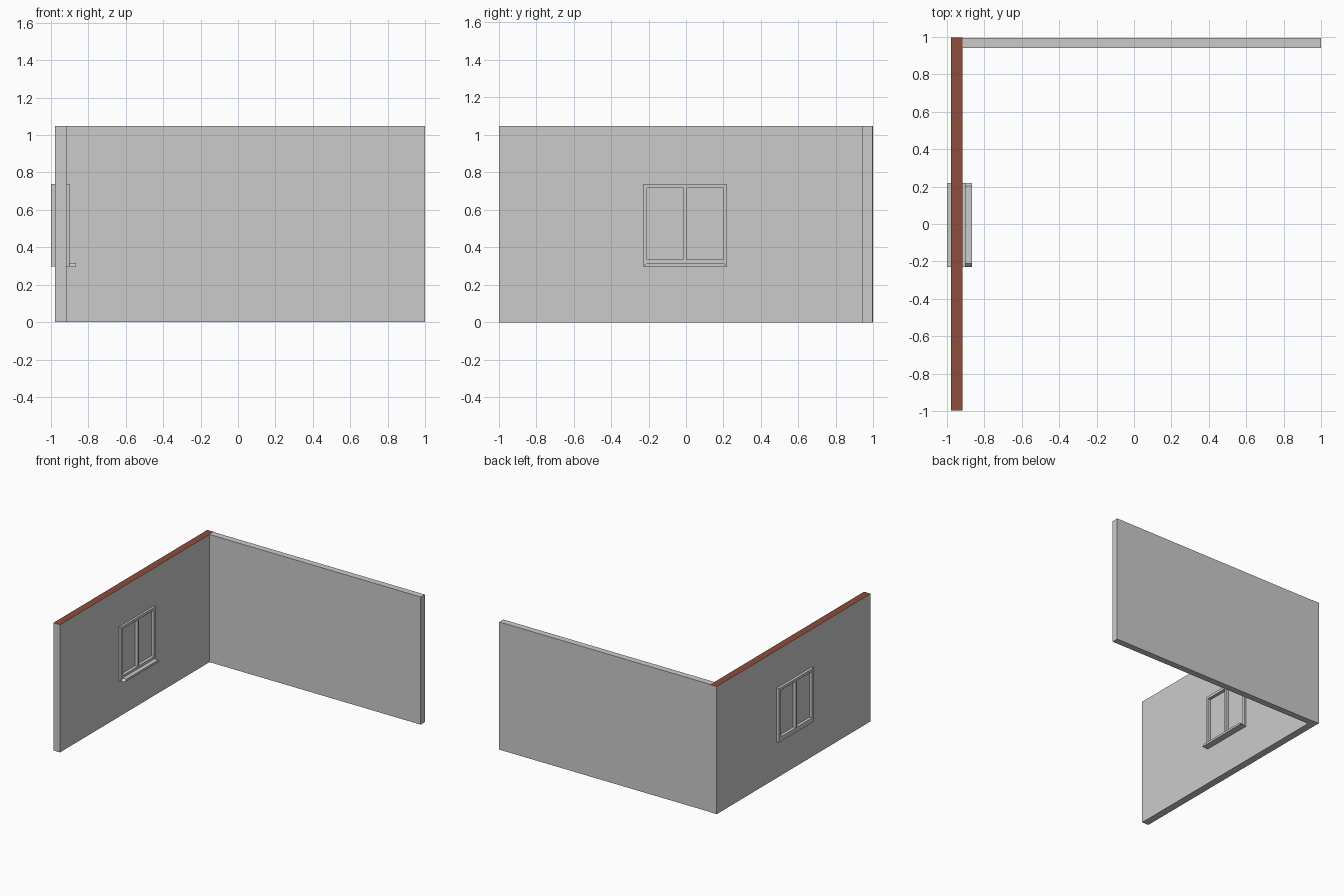
import bpy, bmesh

if "Cube" in bpy.data.objects:
    bpy.data.objects.remove(bpy.data.objects["Cube"])


def box(name, x, y, z):
    """Axis-aligned box from (min, max) ranges."""
    bm = bmesh.new()
    bmesh.ops.create_cube(bm, size=1)
    for v in bm.verts:
        v.co = [r[0] if c < 0 else r[1] for c, r in zip(v.co, (x, y, z))]
    me = bpy.data.meshes.new(name)
    bm.to_mesh(me)
    bm.free()
    ob = bpy.data.objects.new(name, me)
    bpy.context.collection.objects.link(ob)
    return ob


def cut(ob, cutter):
    m = ob.modifiers.new("opening", 'BOOLEAN')
    m.operation = 'DIFFERENCE'
    m.solver = 'EXACT'
    m.object = cutter
    cutter.hide_render = True
    cutter.hide_viewport = True


H = 1.048
WY, WZ = (-0.23, 0.22), (0.297, 0.739)      # window outline
PZ = (0.335, 0.717)                         # pane height
PANES = [(-0.207, -0.014), (0.004, 0.197)]  # pane widths

# walls
side = box("window_wall", (-0.978, -0.918), (-0.998, 0.998), (0, H))
back = box("back_wall", (-0.918, 1.0), (0.942, 0.995), (0, H))

# brown capping on the top face of the window wall
plain = bpy.data.materials.new("wall_grey")
plain.diffuse_color = (0.8, 0.8, 0.8, 1)
plain.use_nodes = True
plain.node_tree.nodes["Principled BSDF"].inputs["Base Color"].default_value = plain.diffuse_color
brown = bpy.data.materials.new("brick_brown")
brown.diffuse_color = (0.27, 0.075, 0.045, 1)
brown.use_nodes = True
brown.node_tree.nodes["Principled BSDF"].inputs["Base Color"].default_value = brown.diffuse_color
side.data.materials.append(plain)
side.data.materials.append(brown)
for p in side.data.polygons:
    if p.normal.z > 0.9:
        p.material_index = 1

# opening through the wall
cut(side, box("wall_opening_cutter", (-1.1, -0.8), WY, WZ))

# window frame with two openings and a centre mullion
frame = box("window_frame", (-1.0, -0.90), WY, WZ)
for i, py in enumerate(PANES):
    cut(frame, box(f"pane_cutter_{i + 1}", (-1.1, -0.8), py, PZ))
    box(f"glass_pane_{i + 1}", (-0.975, -0.925), py, PZ)

# inner sill with sloped ends
sill = box("window_sill", (-0.90, -0.865), WY, (0.297, 0.315))
for v in sill.data.vertices:
    if v.co.z > 0.31:
        v.co.y += 0.018 if v.co.y < 0 else -0.018
